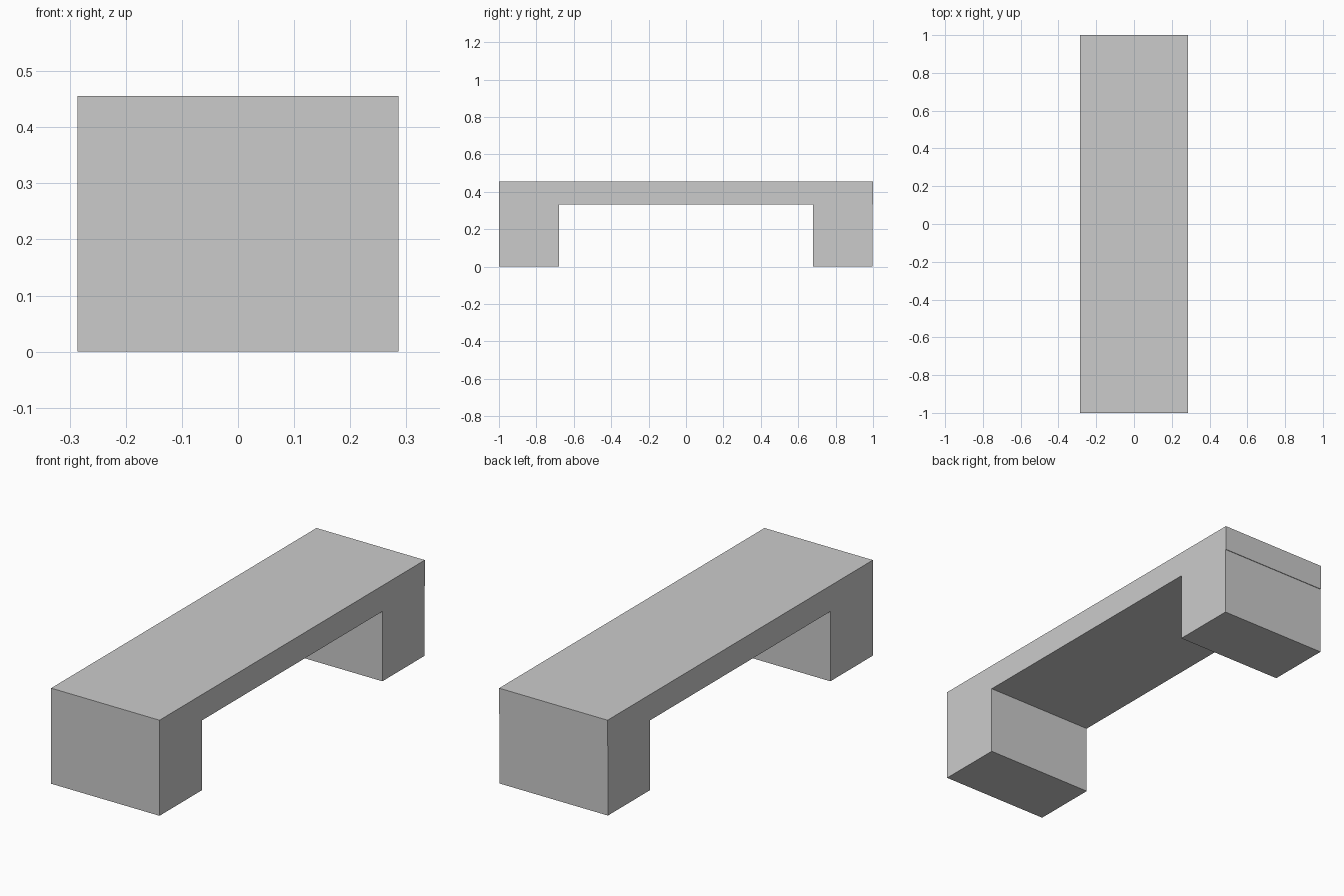
import bpy, bmesh

if "Cube" in bpy.data.objects:
    bpy.data.objects.remove(bpy.data.objects["Cube"])

HALF_WIDTH = 0.286
HEIGHT = 0.456
UNDERSIDE = 0.333
LEG_INNER = 0.68
BACK_LEG_OUTER = 0.997  # back leg sits slightly inside the seat edge

# Side profile of the bench (y, z): two block legs joined by a flat seat
profile = [
    (-1, 0), (-LEG_INNER, 0), (-LEG_INNER, UNDERSIDE),
    (LEG_INNER, UNDERSIDE), (LEG_INNER, 0), (BACK_LEG_OUTER, 0),
    (BACK_LEG_OUTER, UNDERSIDE), (1, UNDERSIDE), (1, HEIGHT), (-1, HEIGHT),
]

# Extrude the profile across the width
bm = bmesh.new()
side = bm.faces.new([bm.verts.new((-HALF_WIDTH, y, z)) for y, z in profile])
extruded = bmesh.ops.extrude_face_region(bm, geom=[side], use_keep_orig=True)
far_verts = [g for g in extruded["geom"] if isinstance(g, bmesh.types.BMVert)]
bmesh.ops.translate(bm, verts=far_verts, vec=(2 * HALF_WIDTH, 0, 0))
bmesh.ops.recalc_face_normals(bm, faces=bm.faces)

mesh = bpy.data.meshes.new("bench")
bm.to_mesh(mesh)
bm.free()
bench = bpy.data.objects.new("bench", mesh)
bpy.context.collection.objects.link(bench)
